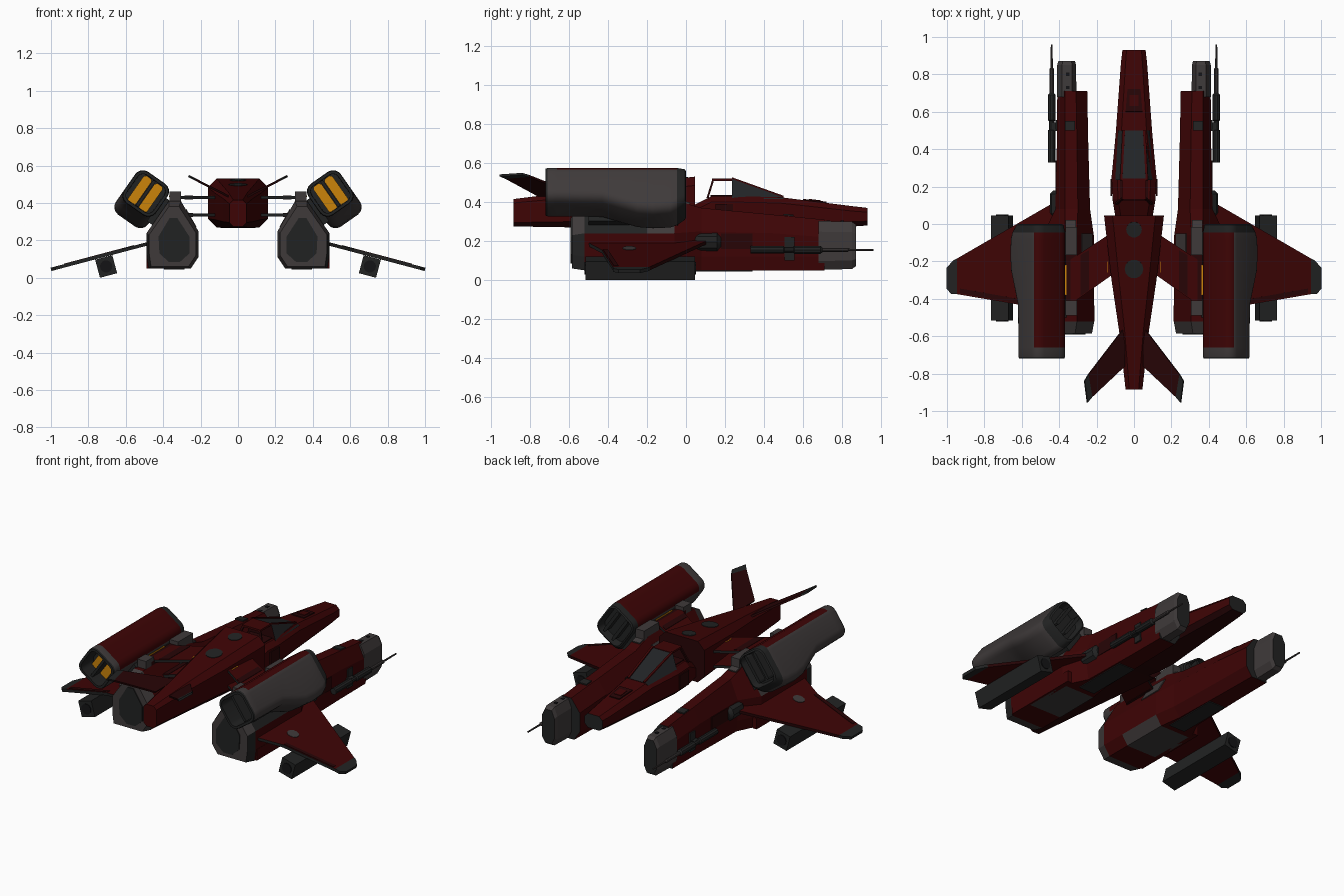
import bpy, bmesh, math
from mathutils import Vector

if "Cube" in bpy.data.objects:
    bpy.data.objects.remove(bpy.data.objects["Cube"])

def mat(name, r, g, b):
    m = bpy.data.materials.new(name)
    m.diffuse_color = (r, g, b, 1)
    m.use_nodes = True
    m.node_tree.nodes["Principled BSDF"].inputs["Base Color"].default_value = m.diffuse_color
    return m

MATS = [mat("red", .047, .0012, .0015), mat("dark_red", .020, .0014, .0018),
        mat("grey", .049, .042, .042), mat("dark_grey", .0155, .016, .016),
        mat("black", .007, .007, .008), mat("glow_orange", .60, .23, .003),
        mat("slate_glass", .016, .018, .020)]
RED, DRED, GREY, DARK, BLACK, ORANGE, GLASS = range(7)

def finish(name, bm, color, mirror, smooth=False):
    """Turn a bmesh into a coloured object; color is an index or rule(center, normal)."""
    bmesh.ops.recalc_face_normals(bm, faces=bm.faces[:])
    for f in bm.faces:
        f.material_index = color(f.calc_center_median(), f.normal) if callable(color) else color
    me = bpy.data.meshes.new(name)
    bm.to_mesh(me)
    bm.free()
    for m in MATS:
        me.materials.append(m)
    ob = bpy.data.objects.new(name, me)
    bpy.context.collection.objects.link(ob)
    if smooth:
        bpy.ops.object.select_all(action='DESELECT')
        ob.select_set(True)
        bpy.context.view_layer.objects.active = ob
        bpy.ops.object.shade_smooth_by_angle(angle=math.radians(30))
    if mirror:
        ob.modifiers.new("mirror", 'MIRROR')
    return ob

def loft(name, sections, color, mirror=False, smooth=False):
    """Skin a list of equal-length 3D rings and cap the ends."""
    bm = bmesh.new()
    rings = [[bm.verts.new(p) for p in s] for s in sections]
    n = len(rings[0])
    for a, b in zip(rings, rings[1:]):
        for i in range(n):
            bm.faces.new((a[i], a[(i + 1) % n], b[(i + 1) % n], b[i]))
    bm.faces.new(rings[0])
    bm.faces.new(rings[-1][::-1])
    return finish(name, bm, color, mirror, smooth)

def plate(name, pts, t, color, mirror=True):
    """Flat polygon with thickness t."""
    pts = [Vector(p) for p in pts]
    n = (pts[1] - pts[0]).cross(pts[2] - pts[0]).normalized() * t / 2
    return loft(name, [[p + n for p in pts], [p - n for p in pts]], color, mirror)

def box(name, c, size, color, mirror=True, tilt=0):
    """Box turned about the y axis by tilt degrees."""
    ca, sa = math.cos(math.radians(tilt)), math.sin(math.radians(tilt))
    x, z = size[0] / 2, size[2] / 2
    ring = [(c[0] + a * ca + b * sa, c[2] - a * sa + b * ca)
            for a, b in ((-x, -z), (x, -z), (x, z), (-x, z))]
    return loft(name, [[(p, c[1] + s * size[1] / 2, q) for p, q in ring] for s in (-1, 1)], color, mirror)

def rod(name, x, z, rings, color, n=10):
    """Round part along y from (y, radius) pairs, mirrored."""
    return loft(name, [[(x + r * math.cos(k * math.tau / n), y, z + r * math.sin(k * math.tau / n))
                        for k in range(n)] for y, r in rings], color, True, True)

def octa(y, w, z0, z1, c):
    return [(w - c, y, z0), (w, y, z0 + c), (w, y, z1 - c), (w - c, y, z1),
            (c - w, y, z1), (-w, y, z1 - c), (-w, y, z0 + c), (c - w, y, z0)]

# central hull: rear body, neck and nose
loft("rear_body", [octa(-.885, .045, .275, .415, .02), octa(-.57, .08, .27, .455, .03),
                   octa(-.30, .12, .27, .49, .04), octa(0, .155, .27, .525, .045),
                   octa(.045, .16, .27, .53, .045)],
     lambda c, n: DRED if n.z < -.5 or n.y > .8 else RED)
loft("nose_body", [octa(.04, .10, .27, .385, .03), octa(.13, .115, .265, .43, .03),
                   octa(.25, .12, .265, .43, .03), octa(.48, .098, .265, .425, .03),
                   octa(.86, .07, .275, .378, .025), octa(.93, .062, .28, .37, .022)],
     lambda c, n: DARK if n.y > .9 else DRED if n.z < -.5 else RED)

# canopy: sloped windscreen, open side windows, roof and rear pillars
loft("windscreen", [[(-.10, .235, .42), (.10, .235, .42), (.07, .235, .52), (-.07, .235, .52)],
                    [(-.085, .50, .415), (.085, .50, .415), (.055, .50, .425), (-.055, .50, .425)]],
     lambda c, n: GLASS if abs(n.x) > .4 or n.z > .5 else DRED)
plate("windscreen_frame", [(.075, .235, .523), (.062, .235, .523), (.048, .50, .428), (.062, .50, .428)], .008, RED)
box("canopy_roof", (0, .187, .515), (.13, .11, .012), RED, False)
plate("canopy_pillar", [(.10, .11, .42), (.085, .11, .42), (.052, .138, .51), (.066, .138, .51)], .01, DRED)
box("cockpit_floor", (0, .18, .432), (.15, .11, .008), DRED, False)

# painted plates on the hull
for i, (y, r) in enumerate(((-.24, .05), (-.03, .042))):
    plate(f"hull_disc_{i}", [(r * math.cos(k * math.tau / 14), y + r * math.sin(k * math.tau / 14),
          .5245 + (y + r * math.sin(k * math.tau / 14)) * .118) for k in range(14)], .008, DARK, False)
plate("nose_panel", [(-.045, .60, .412), (.045, .60, .412), (.035, .72, .398), (-.035, .72, .398)], .008, DRED, False)
plate("nose_hatch", [(-.025, .63, .412), (.025, .63, .412), (.025, .69, .405), (-.025, .69, .405)], .008, RED, False)
plate("hull_side_panel", [(.122, .15, .30), (.122, .24, .30), (.122, .24, .39), (.122, .15, .39)], .008, DRED)

# V tail
def on_fin(x, y):
    return (x, y, .432 + (x - .045) * .51)
plate("tail_fin", [on_fin(.05, -.55), on_fin(.05, -.76), on_fin(.225, -.925), on_fin(.245, -.805)], .012, DRED)
plate("tail_fin_tip", [on_fin(.245, -.805), on_fin(.225, -.925), on_fin(.25, -.955), on_fin(.265, -.84)], .012, DARK)

# twin struts joining hull and nacelles, with thin orange seals
for n, z in (("upper", .43), ("lower", .335)):
    plate(n + "_strut", [(.10, -.05, z), (.14, -.06, z), (.34, -.19, z), (.34, -.43, z), (.10, -.26, z)], .016,
          lambda c, n: RED if abs(n.z) > .5 else DARK)
    plate(n + "_strut_stripe", [(.24, -.14, z), (.285, -.165, z), (.285, -.385, z), (.24, -.353, z)], .021, DRED)
plate("strut_seal", [(.138, -.20, .43), (.143, -.20, .43), (.143, -.26, .43), (.138, -.26, .43)], .020, ORANGE)
box("spine_seal", (.364, -.30, .436), (.008, .16, .006), ORANGE)

# nacelles
def nac(y, tx, tz, ix, ox, oz, zb=.05):
    return [(tx, y, tz), (.37, y, tz), (ox, y, oz), (ox, y, zb + .07), (ox - .01, y, zb),
            (ix + .04, y, zb), (ix, y, zb + .06), (ix, y, oz + .01)]

def nac_color(c, n):
    if c.y < -.51:
        return DARK if n.x > .8 else GREY
    if n.y > .9:
        return DARK
    if c.y < -.06 and n.x > .4 and n.z > .3:
        return GREY if c.y > -.22 else DARK
    if n.z < -.5 and -.4 < c.y < -.06:
        return GREY
    return RED

loft("nacelle", [nac(-.585, .315, .38, .225, .475, .23, .06), nac(-.52, .305, .41, .212, .488, .24),
                 nac(-.36, .305, .41, .213, .488, .24), nac(-.20, .305, .41, .214, .488, .24),
                 nac(-.06, .305, .41, .215, .488, .24), nac(.08, .30, .37, .235, .42, .25),
                 nac(.45, .305, .335, .245, .412, .24), nac(.71, .31, .31, .25, .41, .22)],
     nac_color, True)
plate("nacelle_exhaust", [(.325, -.587, .32), (.365, -.587, .32), (.425, -.587, .22), (.42, -.587, .13),
                          (.37, -.587, .085), (.31, -.587, .085), (.26, -.587, .13), (.26, -.587, .22)], .008, DARK)
for n, y, l, h, c in (("front", -.09, .15, .46, GREY), ("middle", -.30, .27, .435, DRED), ("rear", -.45, .08, .46, GREY)):
    box(f"nacelle_spine_{n}", (.335, y, (h + .39) / 2), (.06, l, h - .39), c)
box("nacelle_corner", (.475, -.26, .085), (.03, .50, .07), RED)

def nose_ring(y, s):
    return [(.36 + a * s, y, .178 + b * s) for a, b in
            ((-.03, .125), (.025, .125), (.052, .07), (.052, -.08), (.025, -.125), (-.03, -.125), (-.052, -.08), (-.052, .07))]
loft("nacelle_nose", [nose_ring(.68, 1), nose_ring(.85, .97), nose_ring(.872, .85)],
     lambda c, n: DARK if n.y > .9 else GREY, True)
for i, y in enumerate((.73, .80)):
    box(f"nose_port_{i}", (.355, y, .302), (.018, .018, .006), BLACK)
box("nacelle_belly_panel", (.34, .16, .049), (.11, .36, .008), DARK)
box("nacelle_side_panel", (.416, .26, .20), (.008, .16, .08), DRED)
box("nacelle_band", (.413, .53, .16), (.012, .05, .12), DARK)
plate("nacelle_top_patch", [(.315, .50, .336), (.37, .50, .336), (.37, .55, .331), (.315, .55, .331)], .008, DARK)
plate("nacelle_shoulder_patch", [(.31, .02, .392), (.365, .02, .392), (.365, -.05, .411), (.31, -.05, .411)], .009, GREY)
plate("nacelle_inner_patch", [(.226, -.05, .27), (.226, -.2, .27), (.28, -.2, .365), (.28, -.05, .365)], .01, GREY)

# side guns
rod("gun_body", .44, .155, [(.33, .02), (.50, .02), (.505, .014), (.55, .014), (.555, .021), (.69, .021), (.70, .012)], DARK)
rod("gun_barrel", .44, .155, [(.70, .011), (.83, .011), (.835, .006), (.96, .005)], GREY)
box("gun_mount", (.42, .52, .155), (.04, .045, .03), DARK)

# wings
def on_wing(x, y, lift=0):
    return (x, y, .18 - (x - .49) * .265 + lift)
plate("wing", [on_wing(*p) for p in ((.40, .13), (.945, -.185), (.945, -.375), (.62, -.43), (.40, -.54))], .018,
      lambda c, n: RED if abs(n.z) > .6 else DRED if n.y > 0 else DARK)
plate("wing_tip", [on_wing(*p) for p in ((.945, -.185), (.965, -.195), (1, -.235), (1, -.345), (.975, -.375), (.945, -.375))], .018, DARK)
plate("wing_edge_stripe", [on_wing(*p, .008) for p in ((.62, -.40), (.93, -.345), (.93, -.37), (.62, -.425))], .008, DRED)
plate("wing_patch", [on_wing(.59 + .035 * math.cos(k * math.tau / 12), -.29 + .035 * math.sin(k * math.tau / 12), .008)
                     for k in range(12)], .008, GREY)
rod("wing_root_hub", .40, .195, [(.03, .03), (.06, .05), (.16, .05), (.18, .03)], DARK)

# launchers below the wings
box("launcher", (.705, -.235, .0605), (.095, .56, .10), DARK, True, 15)
rod("launcher_tube_rear", .705, .0605, [(-.52, .033), (-.51, .033)], BLACK, 14)
rod("launcher_tube_front", .705, .0605, [(.04, .033), (.05, .033)], BLACK, 14)

# engine pods: tilted rounded rectangles lofted along y
A = math.radians(55)
U, V = (math.cos(A), -math.sin(A)), (math.sin(A), math.cos(A))

def pod_pt(u, v, y):
    return (.515 + u * U[0] + v * V[0], y, .42 + u * U[1] + v * V[1])

def pod_ring(y, u0, u1, w, r=.05):
    pts = []
    for i, (cu, cv) in enumerate(((u1 - r, w - r), (u0 + r, w - r), (u0 + r, r - w), (u1 - r, r - w))):
        for k in range(5):
            a = math.pi / 2 * (i + k / 4)
            pts.append(pod_pt(cu + r * math.cos(a), cv + r * math.sin(a), y))
    return pts

def pod_color(c, n):
    u = (c.x - .515) * U[0] + (c.z - .42) * U[1]
    v = (c.x - .515) * V[0] + (c.z - .42) * V[1]
    inside = c.y < -.62 and abs(v) < .0875 and -.123 < u < .048 and c.y > -.70
    if inside or abs(n.y) > .8 or c.y > -.04 or c.y < -.712:
        return DARK
    return RED if c.y > -.66 and n.x * U[0] + n.z * U[1] < -.25 else GREY

loft("engine_pod", [pod_ring(-.60, -.12, .045, .085, .03), pod_ring(-.72, -.122, .047, .087, .035),
                    pod_ring(-.72, -.137, .062, .102), pod_ring(-.71, -.14, .065, .105),
                    pod_ring(-.66, -.14, .065, .105), pod_ring(-.43, -.14, .068, .105),
                    pod_ring(-.34, -.14, .10, .105), pod_ring(-.25, -.14, .132, .105),
                    pod_ring(-.17, -.14, .14, .105), pod_ring(-.08, -.14, .135, .105),
                    pod_ring(-.045, -.14, .12, .105), pod_ring(-.005, -.135, .09, .10),
                    pod_ring(0, -.125, .08, .09, .045), pod_ring(-.05, -.115, .07, .08, .035)],
     pod_color, True, True)
for s in (-1, 1):
    for n, y, t, w, col in (("glow", -.605, .02, .026, ORANGE), ("intake_slat", -.03, .03, .010, DARK)):
        v, h = s * .036, (.085 if col == ORANGE else .09)
        loft(f"{n}_{'inner' if s < 0 else 'outer'}",
             [[pod_pt(-.033 + a * h, v + b * w, y + d) for a, b in ((-1, -.6), (-.85, -1), (.85, -1), (1, -.6),
              (1, .6), (.85, 1), (-.85, 1), (-1, .6))] for d in (-t, t)], col, True)
loft("exhaust_divider", [[pod_pt(u, v, y) for u, v in ((-.12, -.008), (.045, -.008), (.045, .008), (-.12, .008))]
                         for y in (-.70, -.60)], DARK, True)

# pylon between pod and nacelle
loft("pod_pylon", [[pod_pt(u, v, y) for u, v in ((-.08, -.15), (.08, -.15), (.08, -.09), (-.08, -.09))]
                   for y in (-.50, -.04)], DARK, True)
